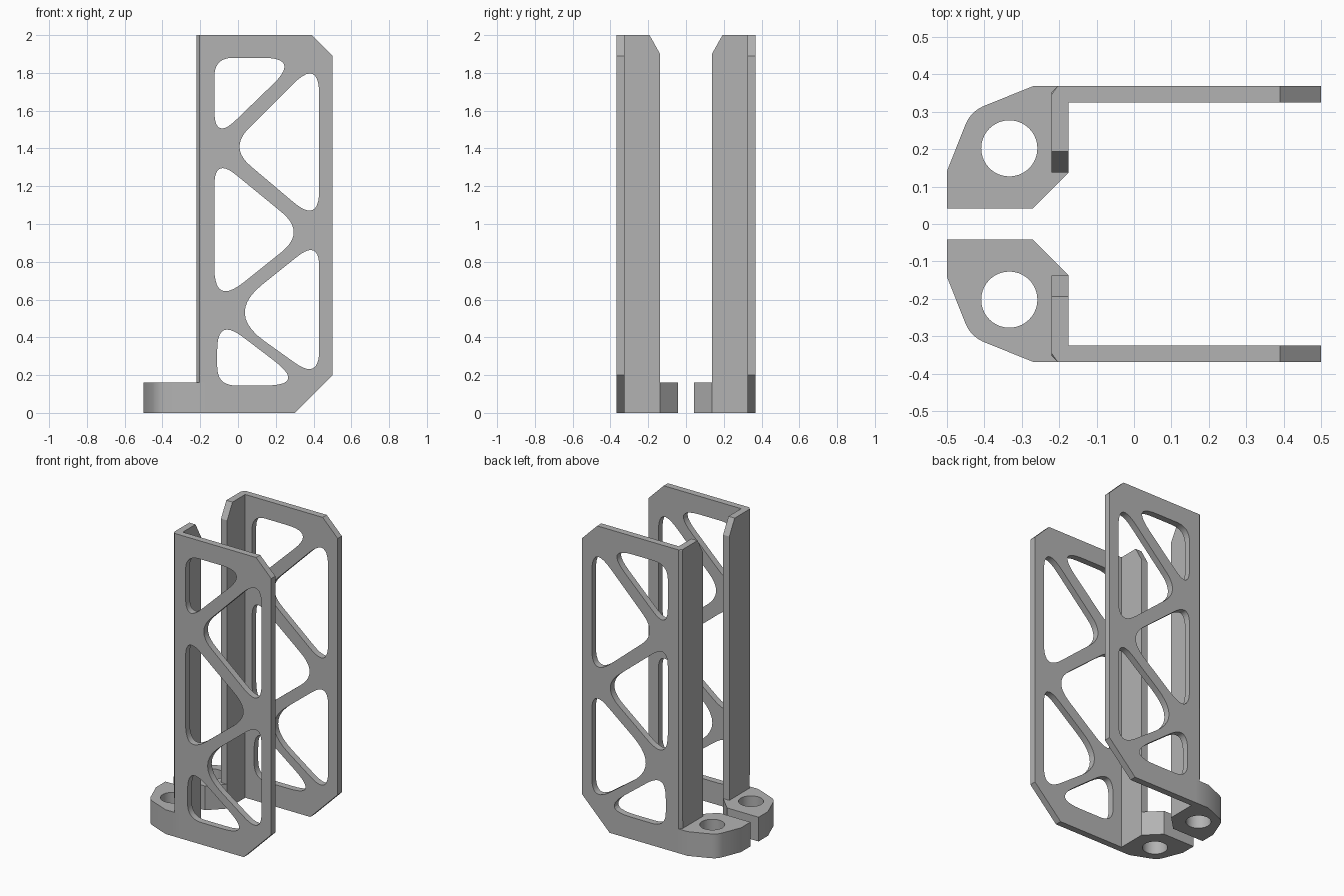
import bpy, bmesh, math
from mathutils import Vector

if "Cube" in bpy.data.objects:
    bpy.data.objects.remove(bpy.data.objects["Cube"])

grey = bpy.data.materials.new("plain grey")
grey.use_nodes = True
colour = (0.45, 0.45, 0.45, 1)
grey.diffuse_color = colour
grey.node_tree.nodes["Principled BSDF"].inputs["Base Color"].default_value = colour


def rounded(corners, steps=10):
    """Closed outline from (u, v, setback) corners; a setback rounds the corner."""
    points = []
    for i, (u, v, r) in enumerate(corners):
        c = Vector((u, v))
        if r == 0:
            points.append(c)
            continue
        before = Vector(corners[i - 1][:2])
        after = Vector(corners[(i + 1) % len(corners)][:2])
        a = c + (before - c).normalized() * r
        b = c + (after - c).normalized() * r
        for k in range(steps + 1):
            t = k / steps
            points.append(a * (1 - t) ** 2 + c * 2 * t * (1 - t) + b * t * t)
    return points


def circle(u, v, radius, n=40):
    angles = [math.tau * k / n for k in range(n)]
    return [Vector((u + radius * math.cos(a), v + radius * math.sin(a))) for a in angles]


def prism(name, loops, low, high, place, chamfer=None):
    """Extrude an outline with holes from low to high, then mirror it across y."""
    curve = bpy.data.curves.new(name, "CURVE")
    curve.dimensions = "2D"
    curve.fill_mode = "BOTH"
    curve.extrude = (high - low) / 2
    for loop in loops:
        spline = curve.splines.new("POLY")
        spline.points.add(len(loop) - 1)
        for point, p in zip(spline.points, loop):
            point.co = (p.x, p.y, 0, 1)
        spline.use_cyclic_u = True
    helper = bpy.data.objects.new(name + " helper", curve)
    mesh = bpy.data.meshes.new_from_object(helper)
    bpy.data.objects.remove(helper)
    bpy.data.curves.remove(curve)

    bm = bmesh.new()
    bm.from_mesh(mesh)
    bmesh.ops.remove_doubles(bm, verts=bm.verts, dist=0.0002)
    for v in bm.verts:
        v.co = place(v.co.x, v.co.y, v.co.z + (low + high) / 2)
    if chamfer:
        edges = [e for e in bm.edges if all(chamfer(v.co) for v in e.verts)]
        bmesh.ops.bevel(bm, geom=edges, offset=0.016, segments=1, affect="EDGES")
    bmesh.ops.recalc_face_normals(bm, faces=bm.faces)
    bm.to_mesh(mesh)
    bm.free()

    mesh.materials.clear()
    mesh.materials.append(grey)
    obj = bpy.data.objects.new(name, mesh)
    bpy.context.collection.objects.link(obj)
    bpy.ops.object.select_all(action="DESELECT")
    obj.select_set(True)
    bpy.context.view_layer.objects.active = obj
    bpy.ops.object.shade_smooth_by_angle(angle=math.radians(25))
    mirror = obj.modifiers.new("opposite side", "MIRROR")
    mirror.use_axis = (False, True, False)
    return obj


back, bend, front = -0.22, -0.175, 0.5
outer, inner, lip = 0.368, 0.325, 0.137
foot_top = 0.16

# Side plates with a truss of rounded windows
plate = [(bend, 0, 0), (0.3, 0, 0), (front, 0.2, 0), (front, 1.89, 0), (0.39, 2, 0), (bend, 2, 0)]
windows = [
    [(-0.125, 1.88, 0.1), (0.33, 1.88, 0.2), (-0.125, 1.44, 0.16)],
    [(0.43, 1.88, 0.2), (0.43, 1.0, 0.18), (-0.047, 1.403, 0.15)],
    [(-0.125, 1.354, 0.15), (0.361, 0.956, 0.17), (-0.125, 0.567, 0.2)],
    [(0.43, 0.92, 0.15), (0.43, 0.173, 0.16), (-0.064, 0.526, 0.25)],
    [(-0.11, 0.505, 0.17), (0.364, 0.145, 0.22), (-0.11, 0.145, 0.1)],
]
prism("side_plate", [rounded(c) for c in [plate] + windows], inner, outer,
      lambda u, v, w: (u, w, v))

# Upright flanges folded inwards, with a clipped top and an eased outer corner
flange = [(lip, foot_top, 0), (outer, foot_top, 0), (outer, 2, 0), (0.193, 2, 0), (lip, 1.9, 0)]
prism("upright_flange", [rounded(flange)], back, bend, lambda u, v, w: (w, u, v),
      chamfer=lambda co: co.x < back + 0.001 and co.y > outer - 0.001)

# Mounting feet with a bolt hole
foot = [(-0.5, 0.042, 0), (-0.27, 0.042, 0), (bend, lip, 0), (bend, outer, 0),
        (-0.27, outer, 0), (-0.436, 0.301, 0.04), (-0.5, 0.14, 0)]
prism("mounting_foot", [rounded(foot), circle(-0.333, 0.202, 0.075)], 0, foot_top,
      lambda u, v, w: (u, v, w))
